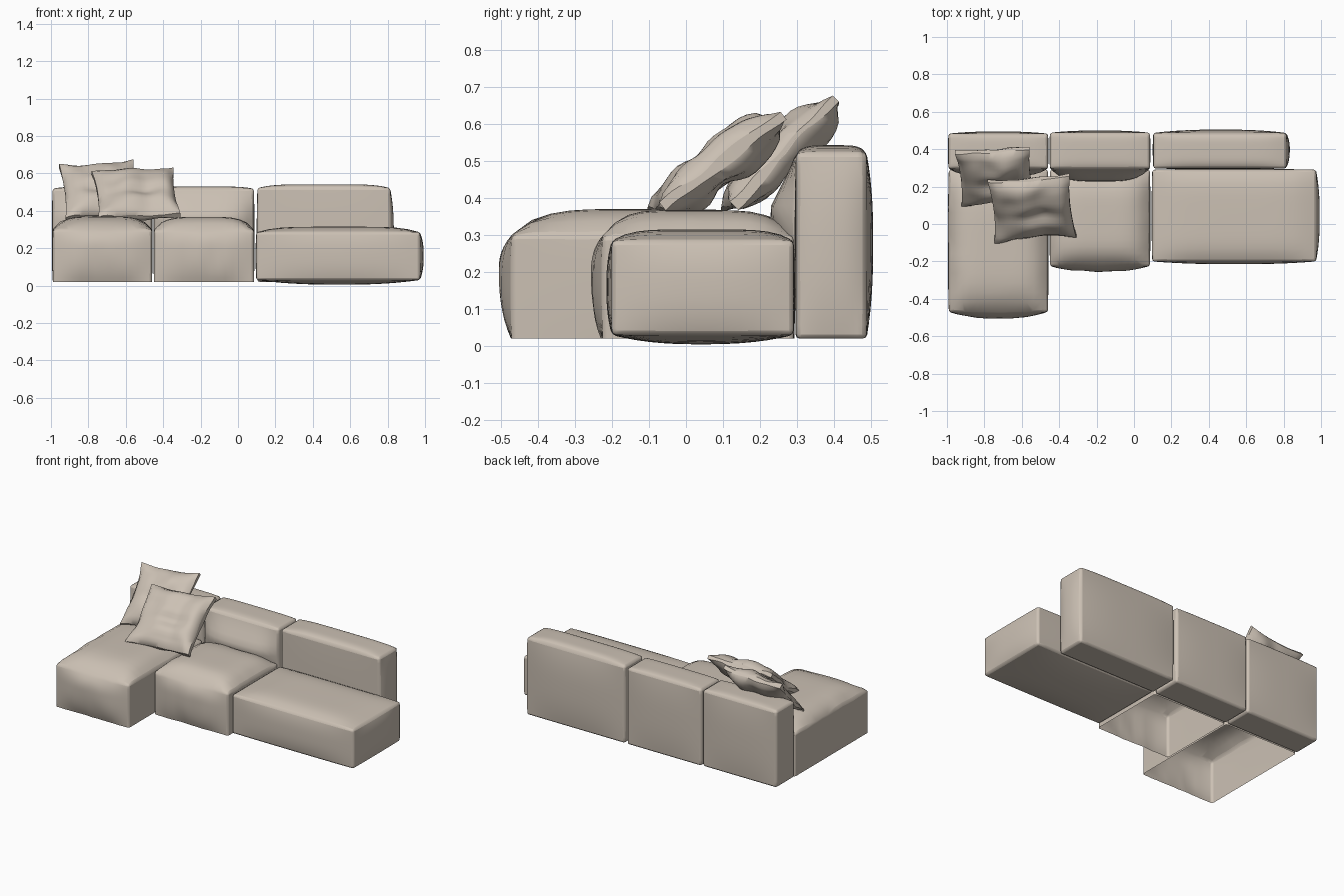
import bpy, bmesh, math
from mathutils import Vector, Matrix, noise

if "Cube" in bpy.data.objects:
    bpy.data.objects.remove(bpy.data.objects["Cube"])

fabric = bpy.data.materials.new("beige_fabric")
fabric.diffuse_color = (0.60, 0.53, 0.455, 1)
fabric.use_nodes = True
fabric.node_tree.nodes["Principled BSDF"].inputs["Base Color"].default_value = fabric.diffuse_color


def grid_block(cuts):
    """Cube from -1 to 1 with an even grid on every side."""
    bm = bmesh.new()
    bmesh.ops.create_cube(bm, size=2)
    bmesh.ops.subdivide_edges(bm, edges=bm.edges[:], cuts=cuts, use_grid_fill=True)
    return bm


def finish(bm, name, bevel=0.0):
    me = bpy.data.meshes.new(name)
    bm.to_mesh(me)
    bm.free()
    me.materials.append(fabric)
    ob = bpy.data.objects.new(name, me)
    bpy.context.collection.objects.link(ob)
    bpy.ops.object.select_all(action='DESELECT')
    ob.select_set(True)
    bpy.context.view_layer.objects.active = ob
    bpy.ops.object.shade_smooth_by_angle(angle=math.radians(40))
    if bevel:
        mod = ob.modifiers.new("soft_seam", 'BEVEL')
        mod.width, mod.segments = bevel, 2
        mod.limit_method, mod.angle_limit = 'ANGLE', math.radians(40)
    return ob


def cushion(name, lo, hi, dome=0.0, bulge=(0, 0, 0, 0), belly=0.0, lean=0.0,
            open_base=False, wrinkle=0.0):
    """Upholstered block; bulge = left, right, front, back swelling inside lo..hi."""
    bm = grid_block(13)
    if open_base:
        base = [f for f in bm.faces if f.calc_center_median().z < -0.999]
        bmesh.ops.delete(bm, geom=base, context='FACES')
    left, right, front, back = bulge
    for v in bm.verts:
        a, b, c = v.co
        side = lambda p, q: (1 - abs(p) ** 2.5) * (1 - abs(q) ** 2.5)
        x = lo[0] + (hi[0] - lo[0]) * (a + 1) / 2
        y = lo[1] + (hi[1] - lo[1]) * (b + 1) / 2
        z = lo[2] + (hi[2] - lo[2]) * (c + 1) / 2
        # sides swell outwards in the middle and pull in at the seams
        x += (left * max(-a, 0) - right * max(a, 0)) * (1 - side(b, c))
        y += (front * max(-b, 0) - back * max(b, 0)) * (1 - side(a, c))
        # crowned top and sagging base
        top = (1 - abs(a) ** 5) * (1 - abs(b) ** 5)
        z -= dome * (1 - top) * max(c, 0)
        z += belly * (1 - side(a, b)) * max(-c, 0)
        # lower front of a backrest pushes forward over the seat
        if lean and b < 0:
            h = max(0, 1 - abs(z - 0.36) / 0.15)
            y += lean * b * (1 - a ** 4) * h
        # fabric creases near the upper seam
        if wrinkle and max(abs(a), abs(b)) > 0.75:
            n = noise.noise(Vector((x * 14, y * 14, z * 5)))
            y += wrinkle * n * abs(b) * (1 - a * a)
            z += wrinkle * n * max(c, 0)
        v.co = (x, y, z)
    return finish(bm, name, 0.012)


def pillow(name, centre, w, h, t, tilt, roll, seed):
    """Square scatter pillow with pinched corners and creased faces."""
    bm = grid_block(17)
    rot = Matrix.Rotation(math.radians(tilt), 4, 'X') @ Matrix.Rotation(math.radians(roll), 4, 'Z')
    for v in bm.verts:
        a, b, c = v.co
        puff = ((1 - a * a) * (1 - b * b)) ** 0.45
        z = c * (0.012 + (t / 2 - 0.012) * puff)
        x = a * w / 2 * (1 - 0.07 * (1 - b * b))
        y = b * h / 2 * (1 - 0.07 * (1 - a * a))
        z += 0.022 * noise.noise(Vector((a * 1.8, b * 1.8, seed + c * 0.6)))
        z -= 0.025 * c * math.exp(-(a * a * 2 + (b + 0.1) ** 2 * 18))
        v.co = Vector(centre) + rot @ Vector((x, y, z))
    return finish(bm, name)


# Seat blocks
cushion("chaise_seat", (-0.995, -0.505, 0.02), (-0.457, 0.29, 0.37), dome=0.07,
        bulge=(0.005, 0.003, 0.035, 0.0), open_base=True, wrinkle=0.007)
cushion("middle_seat", (-0.452, -0.255, 0.02), (0.088, 0.29, 0.367), dome=0.07,
        bulge=(0.003, 0.003, 0.03, 0.0), open_base=True, wrinkle=0.007)
cushion("right_seat", (0.094, -0.215, 0.005), (0.993, 0.295, 0.315), dome=0.03,
        bulge=(0.004, 0.02, 0.015, 0.005), belly=0.025)

# Backrest blocks
cushion("left_backrest", (-0.995, 0.295, 0.02), (-0.457, 0.495, 0.53), dome=0.012,
        bulge=(0.004, 0.003, 0.0, 0.012), lean=0.045)
cushion("middle_backrest", (-0.452, 0.295, 0.02), (0.088, 0.5, 0.53), dome=0.012,
        bulge=(0.003, 0.003, 0.0, 0.012), lean=0.075)
cushion("right_backrest", (0.1, 0.293, 0.02), (0.833, 0.505, 0.542), dome=0.02,
        bulge=(0.004, 0.02, 0.004, 0.018))

# Scatter pillows
pillow("back_pillow", (-0.74, 0.255, 0.51), 0.40, 0.40, 0.13, 45, 5, 3.1)
pillow("front_pillow", (-0.545, 0.085, 0.487), 0.44, 0.41, 0.14, 38, 5, 8.4)
